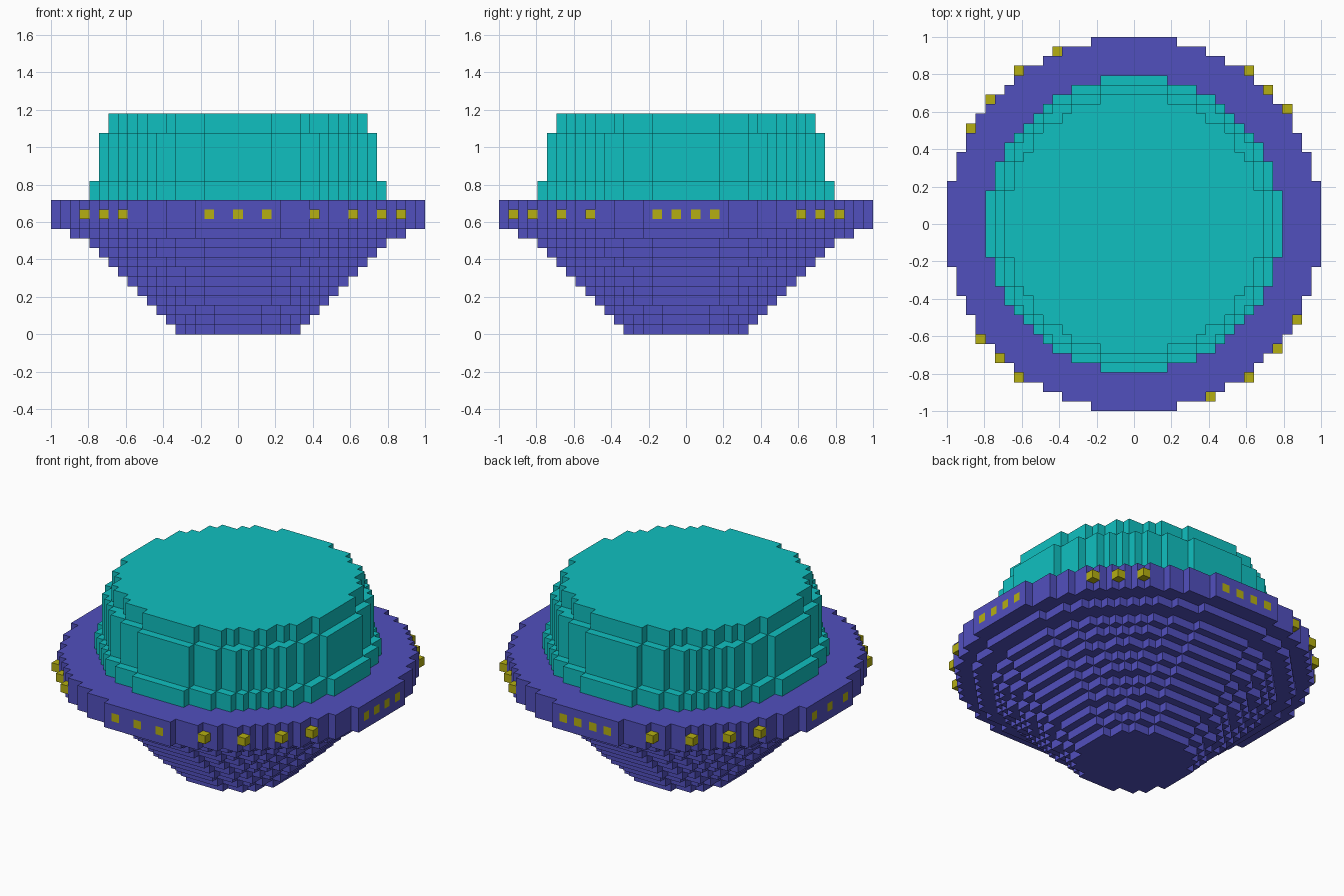
import bpy
import bmesh
from mathutils import Vector

if "Cube" in bpy.data.objects:
    bpy.data.objects.remove(bpy.data.objects["Cube"])

GRID = 39                # blocks across the widest ring
UNIT = 2 / GRID
HALF = GRID // 2


def material(name, rgb):
    mat = bpy.data.materials.new(name)
    mat.use_nodes = True
    colour = (*rgb, 1)
    mat.diffuse_color = colour
    mat.node_tree.nodes["Principled BSDF"].inputs["Base Color"].default_value = colour
    return mat


def disc_layers(radii, start):
    """Blocks of stacked round layers, one radius per layer."""
    span = range(-HALF, HALF + 1)
    return {(x, y, z)
            for z, r in enumerate(radii, start)
            for x in span for y in span if x * x + y * y <= r * r}


# Tapered hull ending in a wide rim, three blocks tall
hull_radii = [6.5 + i for i in range(10)] + [17.5] + [19.5] * 3
hull = disc_layers(hull_radii, 0)

# Stepped dome standing on the rim
dome = disc_layers([15.5] * 2 + [14.5] * 5 + [13.5] * 2, len(hull_radii))

# Lamps around the rim: raised ones on the diagonals, repeated by a half turn
LAMP_Z = 12
raised = [(8, -18), (12, -16), (15, -13), (17, -10),
          (-16, -12), (-14, -14), (-12, -16)]
lamps = {(s * x, s * y, LAMP_Z) for x, y in raised for s in (1, -1)}

# Flush lamps: three on the front and right, four on the back and left
for i in (-3, 0, 3):
    lamps |= {(i, -HALF, LAMP_Z), (-HALF, i, LAMP_Z)}
for i in (-3, -1, 1, 3):
    lamps |= {(i, HALF, LAMP_Z), (HALF, i, LAMP_Z)}
hull -= lamps
solid = hull | dome | lamps


def build(name, cells, mat):
    """Mesh the outward block faces of one part."""
    bm = bmesh.new()
    corners = {}

    def vert(p):
        key = tuple(round(2 * c) for c in p)
        if key not in corners:
            corners[key] = bm.verts.new(
                (p.x * UNIT, p.y * UNIT, (p.z + 0.5) * UNIT))
        return corners[key]

    for cell in sorted(cells):
        centre = Vector(cell)
        for axis in range(3):
            for sign in (1, -1):
                n = Vector((0, 0, 0))
                n[axis] = sign
                if tuple(int(c) for c in centre + n) in solid:
                    continue
                u = Vector((0, 0, 0))
                u[(axis + 1) % 3] = 0.5
                v = n.cross(u)
                mid = centre + n / 2
                bm.faces.new([vert(mid + a * u + b * v) for a, b in
                              ((-1, -1), (1, -1), (1, 1), (-1, 1))])
    mesh = bpy.data.meshes.new(name)
    bm.to_mesh(mesh)
    bm.free()
    mesh.materials.append(mat)
    obj = bpy.data.objects.new(name, mesh)
    bpy.context.collection.objects.link(obj)


build("hull", hull, material("violet blue", (0.083, 0.08, 0.515)))
build("dome", dome, material("teal", (0.005, 0.53, 0.53)))
build("rim_lamps", lamps, material("yellow", (0.46, 0.43, 0.006)))
